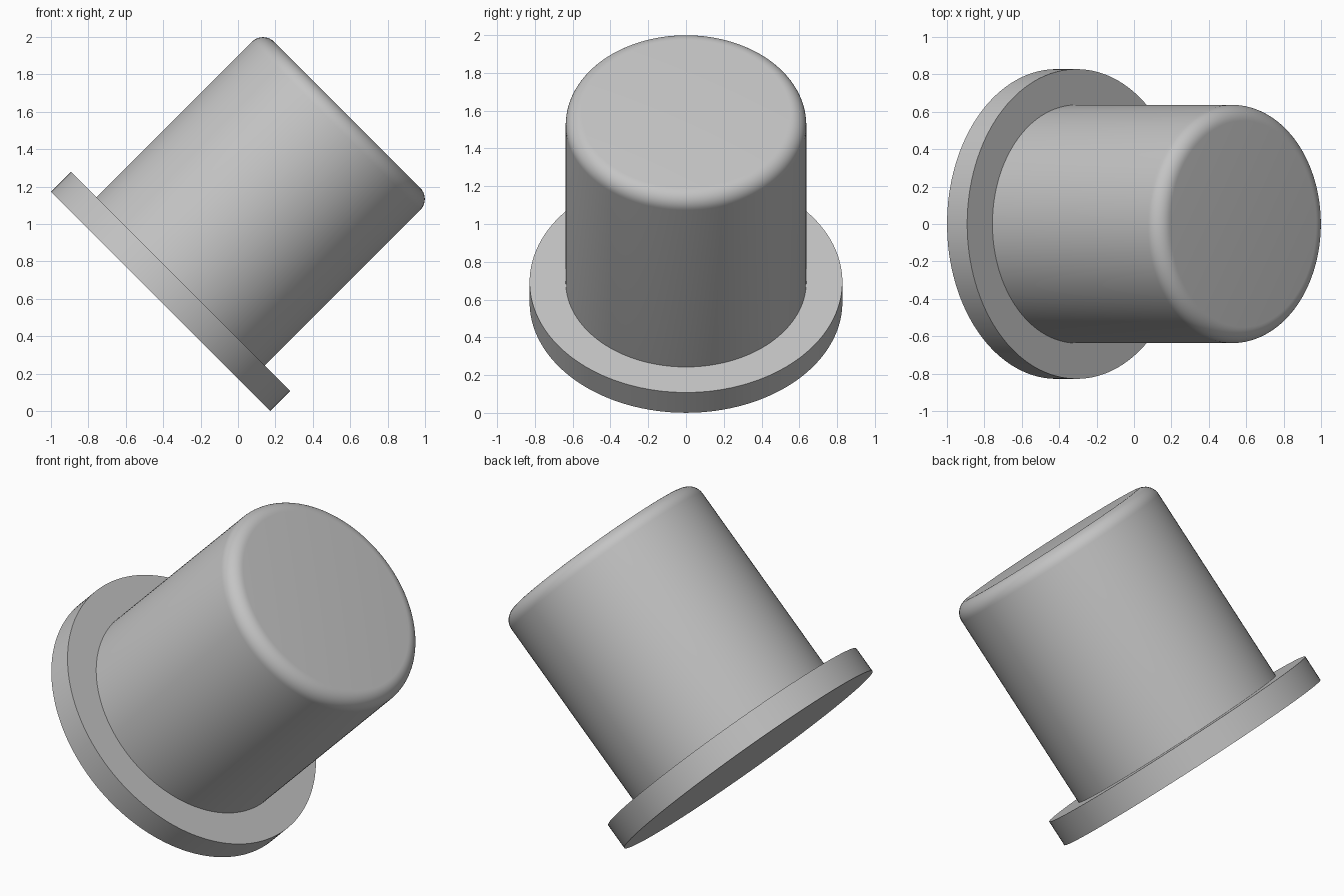
import bpy, math
from mathutils import Matrix, Vector

cube = bpy.data.objects.get("Cube")
if cube:
    bpy.data.objects.remove(cube, do_unlink=True)

grey = bpy.data.materials.new("plain grey")
grey.use_nodes = True
colour = (0.55, 0.55, 0.55, 1)
grey.diffuse_color = colour
grey.node_tree.nodes["Principled BSDF"].inputs["Base Color"].default_value = colour

# Common tilted axis, starting at the centre of the flange's outer face
TILT = Matrix.Translation((-0.414, 0, 0.586)) @ Matrix.Rotation(math.radians(45), 4, "Y")
FLANGE_R, FLANGE_H = 0.828, 0.152
BODY_R, TOP_H, ROUND = 0.637, 1.411, 0.085


def disc(name, radius, low, high):
    """Solid cylinder along the tilted axis."""
    bpy.ops.mesh.primitive_cylinder_add(vertices=128, radius=radius, depth=high - low)
    ob = bpy.context.object
    ob.name = name
    ob.data.transform(TILT @ Matrix.Translation((0, 0, (low + high) / 2)))
    ob.data.materials.append(grey)
    return ob


# Wide flange
flange = disc("flange", FLANGE_R, 0, FLANGE_H)

# Plug body with a rounded top rim; its foot is sunk into the flange
body = disc("plug_body", BODY_R, FLANGE_H / 2, TOP_H)
axis = TILT.to_3x3() @ Vector((0, 0, 1))
weights = body.data.attributes.new("bevel_weight_edge", "FLOAT", "EDGE")
for edge in body.data.edges:
    ends = [(body.data.vertices[v].co - TILT.translation).dot(axis) for v in edge.vertices]
    weights.data[edge.index].value = 1.0 if min(ends) > TOP_H - 0.01 else 0.0
bevel = body.modifiers.new("rounded_rim", "BEVEL")
bevel.limit_method = "WEIGHT"
bevel.width = ROUND
bevel.segments = 10

# Smooth sides, crisp flat faces
for ob in (flange, body):
    bpy.ops.object.select_all(action="DESELECT")
    ob.select_set(True)
    bpy.context.view_layer.objects.active = ob
    if ob.modifiers:
        bpy.ops.object.modifier_apply(modifier="rounded_rim")
    bpy.ops.object.shade_smooth_by_angle(angle=math.radians(30))
